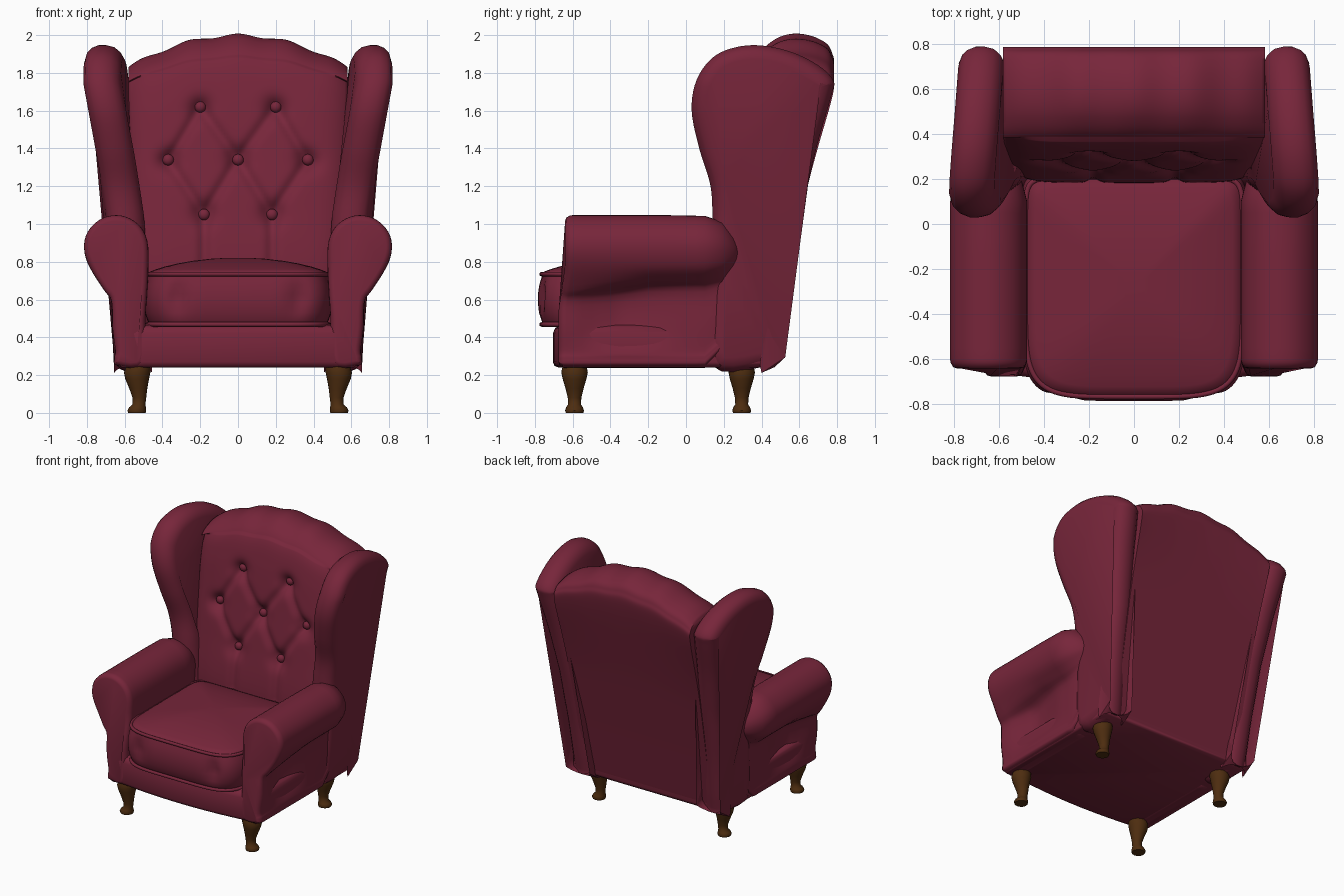
import bpy, bmesh, math
from mathutils import Vector

cube = bpy.data.objects.get("Cube")
if cube:
    bpy.data.objects.remove(cube)


def material(name, rgb):
    m = bpy.data.materials.new(name)
    m.use_nodes = True
    m.diffuse_color = (*rgb, 1)
    bsdf = m.node_tree.nodes["Principled BSDF"]
    bsdf.inputs["Base Color"].default_value = (*rgb, 1)
    bsdf.inputs["Roughness"].default_value = 0.7
    return m


FABRIC = material("burgundy fabric", (0.185, 0.019, 0.043))
WOOD = material("dark wood", (0.075, 0.026, 0.005))


def finish(bm, name, mat, angle=50):
    bmesh.ops.recalc_face_normals(bm, faces=bm.faces)
    me = bpy.data.meshes.new(name)
    bm.to_mesh(me)
    bm.free()
    ob = bpy.data.objects.new(name, me)
    bpy.context.collection.objects.link(ob)
    me.materials.append(mat)
    bpy.ops.object.select_all(action='DESELECT')
    ob.select_set(True)
    bpy.context.view_layer.objects.active = ob
    bpy.ops.object.shade_smooth_by_angle(angle=math.radians(angle))
    return ob


def loft(name, rings, mat=FABRIC, angle=50):
    """Skin equal-sized closed rings and cap both ends."""
    bm = bmesh.new()
    vr = [[bm.verts.new(p) for p in r] for r in rings]
    for a, b in zip(vr, vr[1:]):
        for i in range(len(a)):
            j = (i + 1) % len(a)
            bm.faces.new((a[i], a[j], b[j], b[i]))
    bm.faces.new(vr[0])
    bm.faces.new(vr[-1])
    return finish(bm, name, mat, angle)


def spline(pts, n, closed=False):
    """Catmull-Rom resampling of 2D points."""
    p = [Vector(q) for q in pts]
    p = [p[-1]] + p + p[:2] if closed else [p[0]] + p + [p[-1]]
    out = []
    for a, b, c, d in zip(p, p[1:], p[2:], p[3:]):
        for k in range(n):
            t = k / n
            out.append(0.5 * (2 * b + (c - a) * t + (2 * a - 5 * b + 4 * c - d) * t * t
                              + (3 * b - a - 3 * c + d) * t ** 3))
    return out if closed else out + [p[-1]]


def inset(pts, d):
    """Move a closed 2D outline inwards by d."""
    area = sum(a.x * b.y - a.y * b.x for a, b in zip(pts, pts[1:] + pts[:1]))
    s = 1 if area > 0 else -1
    out = []
    for i, p in enumerate(pts):
        t = (pts[(i + 1) % len(pts)] - pts[i - 1]).normalized()
        out.append(p + Vector((-t.y, t.x)) * d * s)
    return out


def lerp_table(table, v):
    for (a, fa), (b, fb) in zip(table, table[1:]):
        if v <= b:
            t = max(0, (v - a) / (b - a))
            return fa + (fb - fa) * t
    return table[-1][1]


# Buttoned back: one side profile swept across x, with tuft dimples and pleats
BUTTONS = [(-.2, 1.62), (.2, 1.62), (-.37, 1.34), (0, 1.34), (.37, 1.34), (-.18, 1.05), (.18, 1.05)]
PLEATS = [(0, 2), (0, 3), (1, 3), (1, 4), (5, 2), (5, 3), (6, 3), (6, 4)]
SEGMENTS = [(Vector(BUTTONS[a]), Vector(BUTTONS[b])) for a, b in PLEATS]
SEGMENTS += [(Vector(BUTTONS[i]), Vector((BUTTONS[i][0], .75))) for i in (5, 6)]
FRONT = [(.2, .5), (.2, .8), (.24, 1.1), (.285, 1.4), (.33, 1.7), (.38, 1.88)]
REST = [(.47, 1.97), (.58, 2), (.7, 1.975), (.77, 1.91), (.77, 1.75), (.62, 1.1), (.45, .27)]


def tuft(x, z):
    p = Vector((x, z))
    dent = sum(.045 * math.exp(-(p - Vector(b)).length_squared / .004) for b in BUTTONS)
    pleat = 0
    for a, b in SEGMENTS:
        t = min(1, max(0, (p - a).dot(b - a) / (b - a).length_squared))
        pleat = max(pleat, math.exp(-((p - a.lerp(b, t)).length / .03) ** 2))
    return dent + .022 * pleat


profile = spline(FRONT + REST, 16)
front_count = 16 * (len(FRONT) - 1)
rings = []
for i in range(81):
    u = i / 40 - 1
    ring = []
    for k, (y, z) in enumerate(profile):
        x = u * (.53 + .05 * min(1, z / 1.8))
        if k <= front_count:
            y += tuft(x, z) + .06 * abs(u) ** 8 - .015
        if z > 1:
            z -= .17 * u * u * (z - 1) ** 2 - .008 * math.cos(u * 14) * (z - 1) ** 6
        ring.append((x, y, z))
    rings.append(ring)
loft("buttoned_back", rings, angle=60)

FRONT_Y = [(z, y) for y, z in FRONT]
for i, (x, z) in enumerate(BUTTONS):
    bm = bmesh.new()
    bmesh.ops.create_uvsphere(bm, u_segments=16, v_segments=10, radius=.03)
    for v in bm.verts:
        v.co = Vector((x, lerp_table(FRONT_Y, z) + .035, z)) + Vector((v.co.x, v.co.y * .8, v.co.z))
    finish(bm, f"button_{i + 1}", FABRIC)

# Wings: rounded side panels running down to the base, flaring out at the front
wing = spline([(.14, .25), (.14, .7), (.14, 1.0), (.13, 1.2), (.07, 1.4), (.03, 1.6), (.055, 1.76),
               (.14, 1.88), (.26, 1.935), (.4, 1.945), (.56, 1.91), (.7, 1.84), (.78, 1.76),
               (.77, 1.68), (.69, 1.4), (.61, 1.05), (.53, .65), (.47, .28), (.44, .25)], 5, True)
WING_X = [(.25, .655), (.7, .675), (1.05, .70), (1.4, .755), (1.75, .82), (2, .83)]
LAYERS = [(0, .07), (.02, .035), (.05, .01), (.09, 0), (.13, .0), (.165, .014), (.187, .035), (.2, .075)]
for side, label in ((1, "left"), (-1, "right")):
    rings = []
    for depth, d in LAYERS:
        ring = []
        for y, z in inset(wing, d):
            flare = .075 * max(0, y - .12) * max(0, z - .8)
            ring.append((side * (lerp_table(WING_X, z) - flare - .2 + depth), y, z))
        rings.append(ring)
    loft(label + "_wing", rings)

# Rolled arms: scroll cross-section swept from front to back, hollowed under the roll
ARM_Y = [(-.64, .03), (-.635, .014), (-.615, .002)] + [(-.6 + .05 * k, 0) for k in range(15)]
HOLLOW = [(-.6, .665), (-.5, .635), (-.35, .6), (-.25, .61), (-.05, .645), (.1, .655)]
for side, label in ((1, "left"), (-1, "right")):
    rings = []
    for y, d in ARM_Y:
        p = lerp_table(HOLLOW, y)
        low = .65 + .05 * min(1, max(0, (y + .6) / .4))
        sec = spline([(.5, .26), (.49, .5), (.475, .75), (.48, .91), (.53, 1.0), (.62, 1.045),
                      (.72, 1.03), (.795, .96), (.815, .87), (.785, .77), (.71, low),
                      (p + .005, low - .06), (p, .45), (.65, .33), (.655, .29), (.64, .25)], 4, True)
        ring = []
        for x, z in inset(sec, d):
            shift = -.035 * min(1, max(0, (.75 - z) / .2)) if y < -.55 else 0
            sag = -.02 * max(0, y + .1) * (z > .9)
            ring.append((side * x, y + shift, z + sag))
        rings.append(ring)
    # Tapered end of the roll tucked into the wing
    last = rings[-1]
    for y, k in ((.19, .85), (.25, .5), (.29, .15)):
        rings.append([(side * (.63 + (abs(x) - .63) * k), y, .84 + (z - .84) * k) for x, _, z in last])
    loft(label + "_arm", rings)

# Base frame with a gently bowed front rail
foot = [Vector((.64, .455)), Vector((-.64, .455))]
foot += [Vector((x, -.655 - .05 * (1 - (x / .64) ** 2))) for x in [-.64 + .08 * i for i in range(17)]]
rings = [[(x, y, z) for x, y in inset(foot, d)]
         for z, d in ((.24, .03), (.25, .008), (.27, 0), (.42, 0), (.45, .012), (.465, .04))]
loft("base_frame", rings)


# Seat cushion: rounded outline with bowed front, bulging sides and a crowned top
def cushion_outline(n=96):
    pts = []
    for i in range(n):
        a = 2 * math.pi * i / n
        c, s = math.cos(a), math.sin(a)
        e = .4 if s < 0 else .15
        x = .485 * math.copysign(abs(c) ** e, c)
        y = -.28 + .49 * math.copysign(abs(s) ** e, s)
        pts.append(Vector((x, y)))
    return pts


outline = cushion_outline()
SIDE = [(.455, .1), (.46, .02), (.49, .005), (.53, -.008), (.58, -.014), (.63, -.014), (.68, -.006), (.72, .006)]
rings = []
for z, d in SIDE:
    ring = []
    for x, y in outline:
        k = 1 - d / .49
        dent = sum(math.exp(-((x - c) / .05) ** 2 - ((z - .61) / .07) ** 2) for c in (-.31, .31))
        ring.append((x * k, -.28 + (y + .28) * k + (.035 * dent if y < -.5 else 0), z))
    rings.append(ring)
for k in (.97, .9, .8, .65, .5, .3, .1):
    rings.append([(x * k, -.28 + (y + .28) * k, .737 + .085 * (1 - k * k) ** .8) for x, y in outline])
loft("seat_cushion", rings, angle=70)

# Piping along the cushion edges
for label, z in (("upper", .735), ("lower", .468)):
    cu = bpy.data.curves.new(label + "_piping", 'CURVE')
    cu.dimensions = '3D'
    cu.bevel_depth = .012
    cu.bevel_resolution = 2
    cu.materials.append(FABRIC)
    sp = cu.splines.new('POLY')
    sp.points.add(len(outline) - 1)
    sp.use_cyclic_u = True
    for pt, (x, y) in zip(sp.points, outline):
        pt.co = (x * .99, -.28 + (y + .28) * .99, z, 1)
    bpy.context.collection.objects.link(bpy.data.objects.new(label + "_piping", cu))

# Turned cabriole legs: (height, radius, outward offset)
LEG = [(0, .046, .005), (.012, .05, .006), (.03, .044, .002), (.045, .034, -.006), (.08, .036, -.008),
       (.13, .048, -.002), (.18, .063, .004), (.215, .07, .004), (.235, .066, 0), (.26, .06, 0)]
for sx, lx in ((1, "left"), (-1, "right")):
    for cy, ly in ((-.59, "front"), (.295, "back")):
        rings = []
        for z, r, off in LEG:
            rings.append([(sx * (.53 + off) + r * math.cos(a), cy + r * math.sin(a), z)
                          for a in [math.tau * i / 20 for i in range(20)]])
        loft(f"{ly}_{lx}_leg", rings, WOOD)
